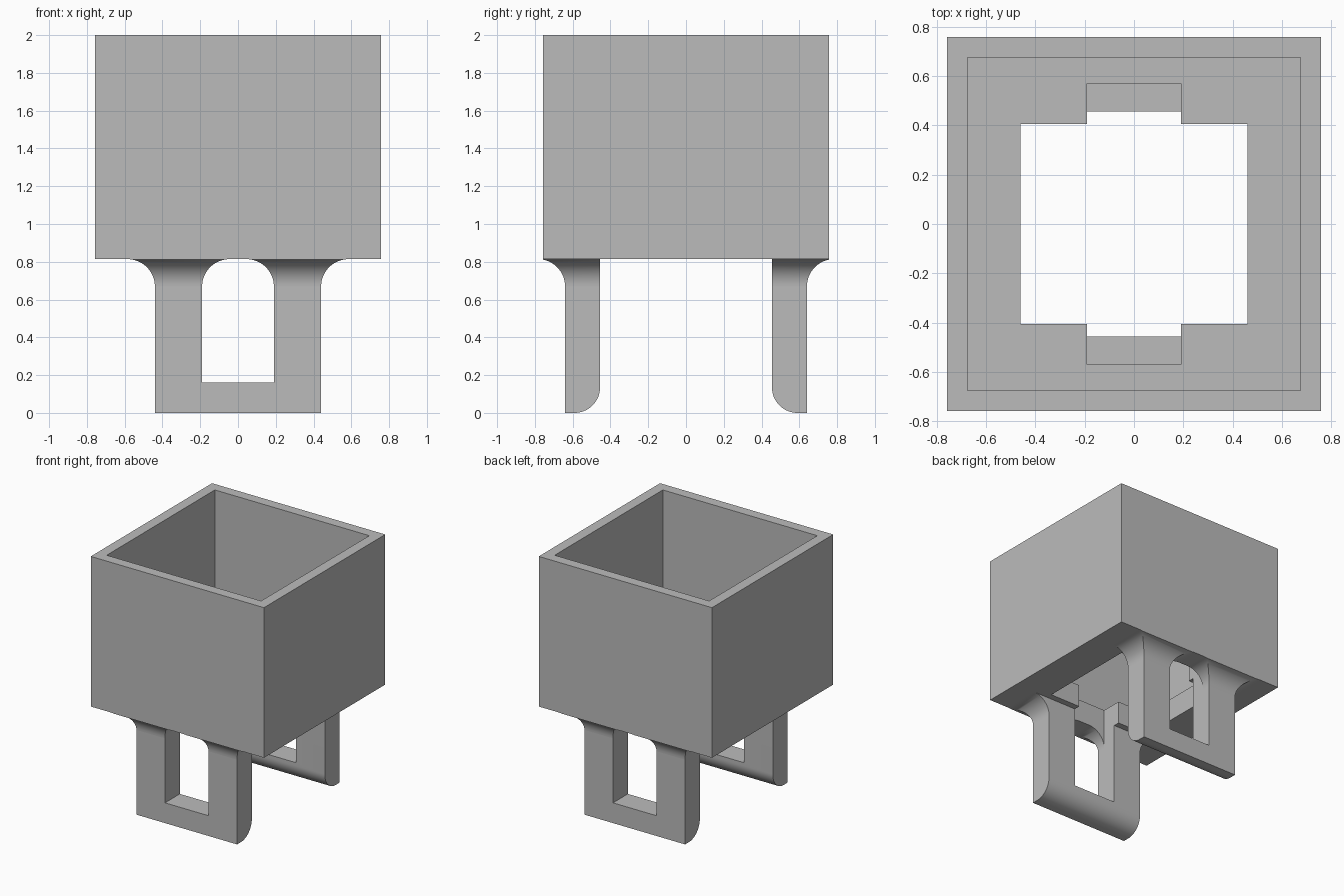
import bpy, bmesh, math

old = bpy.data.objects.get("Cube")
if old:
    bpy.data.objects.remove(old, do_unlink=True)

# One grey colour
grey = bpy.data.materials.new("plain grey")
grey.use_nodes = True
colour = (0.5, 0.5, 0.5, 1)
grey.diffuse_color = colour
grey.node_tree.nodes["Principled BSDF"].inputs["Base Color"].default_value = colour

HALF, INNER = 0.757, 0.675            # box outside and inside
BASE, FLOOR, TOP = 0.814, 0.995, 2.0  # box underside, floor, rim
LEG_X, SLOT_X = 0.44, 0.19
LEG_IN, LEG_OUT, NOTCH_Y = 0.455, 0.64, 0.57
FILLET, ROUND, STEPS = 0.145, 0.135, 16


def finish(name, bm):
    bmesh.ops.remove_doubles(bm, verts=bm.verts, dist=1e-5)
    bmesh.ops.dissolve_degenerate(bm, edges=bm.edges, dist=1e-5)
    bmesh.ops.recalc_face_normals(bm, faces=bm.faces)
    mesh = bpy.data.meshes.new(name)
    bm.to_mesh(mesh)
    bm.free()
    mesh.materials.append(grey)
    obj = bpy.data.objects.new(name, mesh)
    bpy.context.collection.objects.link(obj)
    return obj


def loft(name, rings):
    """Skin closed rings of equal length and cap both ends."""
    bm = bmesh.new()
    loops = [[bm.verts.new(p) for p in ring] for ring in rings]
    for a, b in zip(loops, loops[1:]):
        for i in range(len(a)):
            j = (i + 1) % len(a)
            bm.faces.new((a[i], a[j], b[j], b[i]))
    bm.faces.new(loops[0])
    bm.faces.new(loops[-1])
    return finish(name, bm)


def box(name, x, y, z0, z1):
    corners = [(-x, -y), (x, -y), (x, y), (-x, y)]
    return loft(name, [[(u, v, z) for u, v in corners] for z in (z0, z1)])


def select(obj):
    bpy.ops.object.select_all(action="DESELECT")
    obj.select_set(True)
    bpy.context.view_layer.objects.active = obj


def cut(obj, cutter):
    mod = obj.modifiers.new("cut", "BOOLEAN")
    mod.operation, mod.solver, mod.object = "DIFFERENCE", "EXACT", cutter
    select(obj)
    bpy.ops.object.modifier_apply(modifier=mod.name)
    bpy.data.objects.remove(cutter, do_unlink=True)


def smooth(obj):
    select(obj)
    bpy.ops.object.shade_smooth_by_angle(angle=math.radians(30))


# Open box with a stepped hole through its thick floor
body = box("box", HALF, HALF, BASE, TOP)
cut(body, box("cavity", INNER, INNER, FLOOR, TOP + 0.1))
cut(body, box("floor_hole", 0.46, 0.405, BASE - 0.1, FLOOR + 0.1))
cut(body, box("floor_notch", SLOT_X, NOTCH_Y, BASE - 0.1, FLOOR + 0.1))

quarter = [math.pi / 2 * i / STEPS for i in range(STEPS + 1)]
for side, label in ((-1, "front"), (1, "back")):
    # Slotted leg with its inner foot edge rounded
    post_top = BASE - FILLET
    profile = [(LEG_OUT, 0), (LEG_OUT, post_top), (LEG_IN, post_top)]
    profile += [(LEG_IN + ROUND * (1 - math.cos(a)), ROUND * (1 - math.sin(a)))
                for a in quarter]
    leg = loft(label + "_leg", [[(x, side * y, z) for y, z in profile]
                                for x in (-LEG_X, LEG_X)])
    cut(leg, box("slot", SLOT_X, 1, 0.16, BASE))
    smooth(leg)

    # Flared post tops, notched on the inside of the slot
    for hand, word in ((-1, "right"), (1, "left")):
        rings = []
        for a in quarter:
            f = FILLET * (1 - math.cos(a))
            z = post_top + FILLET * math.sin(a)
            y = min(LEG_OUT + f, HALF)
            section = [(SLOT_X, LEG_IN), (SLOT_X, NOTCH_Y),
                       (SLOT_X - f, NOTCH_Y), (SLOT_X - f, y),
                       (LEG_X + f, y), (LEG_X + f, LEG_IN)]
            rings.append([(hand * u, side * v, z) for u, v in section])
        smooth(loft(f"{label}_{word}_flare", rings))
